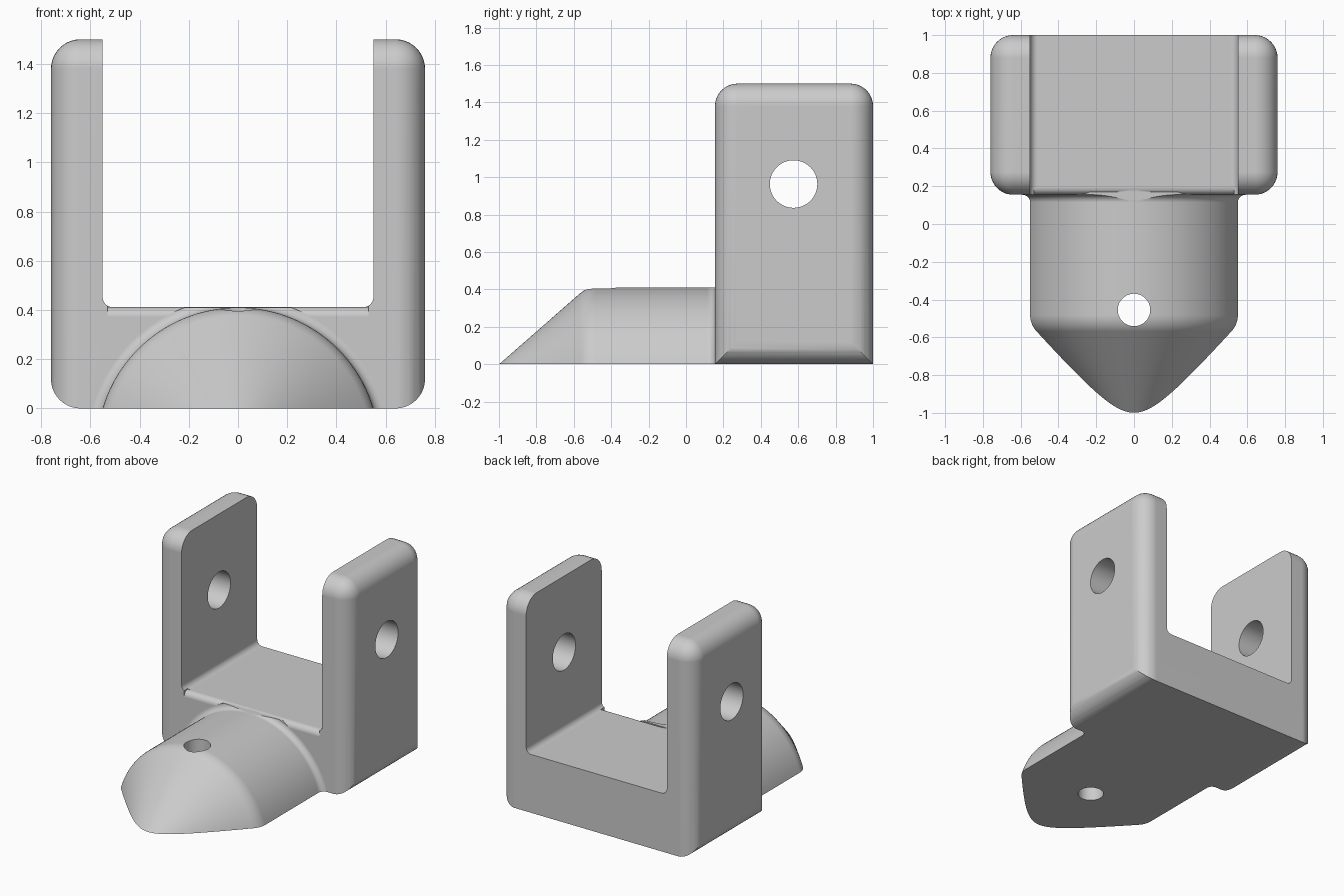
import bpy, bmesh
from math import sin, cos, radians, tau
from mathutils import Vector

if "Cube" in bpy.data.objects:
    bpy.data.objects.remove(bpy.data.objects["Cube"], do_unlink=True)

ROUND = 0.12          # outer edge rounding
FILLET = 0.04         # inner fillets
FLOOR = 0.412         # top of the bracket floor
FRONT = 0.155         # front face of the bracket
AXIS_Z = -0.164       # axis of the barrel
BARREL = 0.574        # radius of the barrel

grey = bpy.data.materials.new("plain grey")
grey.use_nodes = True
grey.diffuse_color = (0.6, 0.6, 0.6, 1)
grey.node_tree.nodes["Principled BSDF"].inputs["Base Color"].default_value = (0.6, 0.6, 0.6, 1)


def arc(cx, cy, r, start, end, n=8):
    angles = [radians(start + (end - start) * i / n) for i in range(n + 1)]
    return [(cx + r * cos(a), cy + r * sin(a)) for a in angles]


def finish(name, bm):
    bmesh.ops.recalc_face_normals(bm, faces=bm.faces)
    mesh = bpy.data.meshes.new(name)
    bm.to_mesh(mesh)
    bm.free()
    mesh.materials.append(grey)
    obj = bpy.data.objects.new(name, mesh)
    bpy.context.collection.objects.link(obj)
    return obj


def prism(name, points, axis, low, high):
    """Extrude a 2D outline along the named axis."""
    place = {"X": lambda p: (low, p[0], p[1]),
             "Y": lambda p: (p[0], low, p[1]),
             "Z": lambda p: (p[0], p[1], low)}[axis]
    step = Vector([(high - low) * (axis == a) for a in "XYZ"])
    bm = bmesh.new()
    face = bm.faces.new([bm.verts.new(place(p)) for p in points])
    out = bmesh.ops.extrude_face_region(bm, geom=[face], use_keep_orig=True)
    top = [v for v in out["geom"] if isinstance(v, bmesh.types.BMVert)]
    bmesh.ops.translate(bm, verts=top, vec=step)
    return finish(name, bm)


def combine(target, tool, operation):
    mod = target.modifiers.new(operation, "BOOLEAN")
    mod.operation, mod.solver, mod.object = operation, "EXACT", tool
    bpy.context.view_layer.objects.active = target
    bpy.ops.object.modifier_apply(modifier=mod.name)
    bpy.data.objects.remove(tool, do_unlink=True)


# Rounded block: upright and top edges are rounded, the lower end stays square
bm = bmesh.new()
bmesh.ops.create_cube(bm, size=1)
for v in bm.verts:
    v.co = (v.co.x * 1.52, FRONT if v.co.y < 0 else 1, -0.2 if v.co.z < 0 else 1.5)
edges = [e for e in bm.edges if max(v.co.z for v in e.verts) > 0]
bmesh.ops.bevel(bm, geom=edges, offset=ROUND, segments=10, profile=0.5, affect="EDGES")
body = finish("clevis_bracket", bm)

# U-shaped front outline with rounded lower corners
half = arc(0.76 - ROUND, ROUND, ROUND, -90, 0, 10)
half += [(0.85, ROUND), (0.85, 1.6), (0.55, 1.6)]
half += arc(0.55 - FILLET, FLOOR + FILLET, FILLET, 0, -90)
outline = half + [(-x, z) for x, z in reversed(half)]
combine(body, prism("u_outline", outline, "Y", 0, 1.2), "INTERSECT")

# Rounded front edge of the floor
lip = arc(FRONT + FILLET, FLOOR - FILLET, FILLET, 90, 180)
lip += [(0.1, FLOOR - FILLET), (0.1, 0.5), (FRONT + FILLET, 0.5)]
combine(body, prism("floor_lip", lip, "X", -0.53, 0.53), "DIFFERENCE")

# Barrel with conical nose and a fillet where it meets the bracket
profile = [(0, -1.186)]
profile += arc(0.444, -0.482, 0.13, -41.3, 0)
profile += arc(BARREL + FILLET, FRONT - FILLET, FILLET, 180, 90)
profile += [(BARREL + FILLET, 0.17), (BARREL, 0.17), (BARREL, 0.3), (0, 0.3)]
bm = bmesh.new()
verts = [bm.verts.new((r, y, AXIS_Z)) for r, y in profile]
path = [bm.edges.new(pair) for pair in zip(verts, verts[1:])]
bmesh.ops.spin(bm, geom=verts + path, cent=(0, 0, AXIS_Z), axis=(0, 1, 0),
               angle=tau, steps=128)
bmesh.ops.remove_doubles(bm, verts=bm.verts, dist=0.0001)
nose = finish("barrel_nose", bm)
slab = [(-1, 0), (1, 0), (1, FLOOR - 0.001), (-1, FLOOR - 0.001)]
combine(nose, prism("nose_slab", slab, "Y", -1.5, 0.5), "INTERSECT")
combine(body, nose, "UNION")

# Pin hole through both arms, and upright hole through the nose
combine(body, prism("pin_hole", arc(0.575, 0.963, 0.127, 0, 354.375, 63), "X", -1, 1), "DIFFERENCE")
combine(body, prism("nose_hole", arc(0, -0.455, 0.086, 0, 352.5, 47), "Z", -1, 1), "DIFFERENCE")

# Smooth rounds, crisp edges
bpy.ops.object.select_all(action="DESELECT")
body.select_set(True)
bpy.context.view_layer.objects.active = body
bpy.ops.object.shade_smooth_by_angle(angle=radians(30))
weighted = body.modifiers.new("even_shading", "WEIGHTED_NORMAL")
weighted.keep_sharp = True
